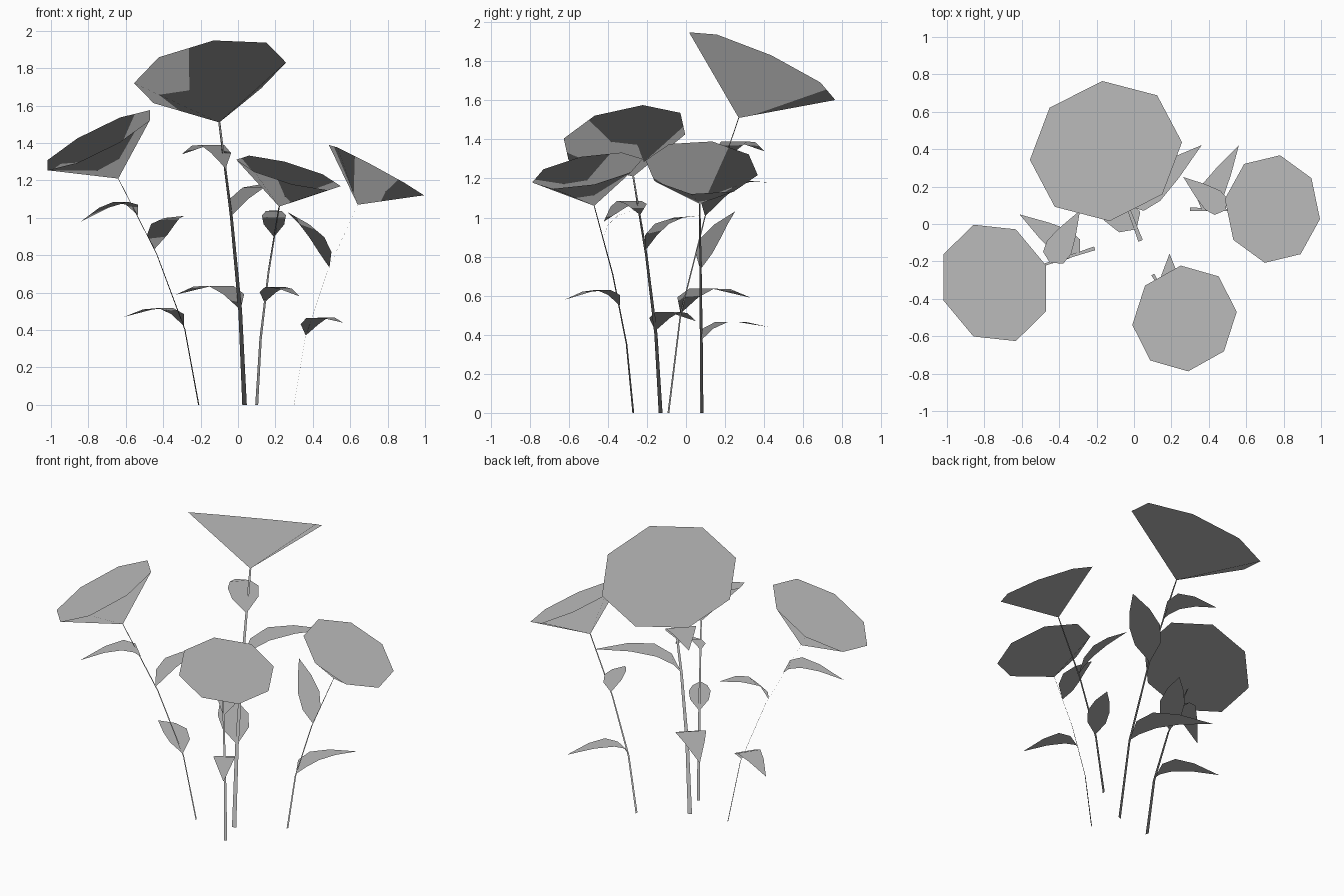
import bpy
import math
from mathutils import Vector

cube = bpy.data.objects.get("Cube")
if cube:
    bpy.data.objects.remove(cube, do_unlink=True)

SHADE = (0.5, 0.5, 0.5, 1)
grey = bpy.data.materials.new("soft_grey")
grey.use_nodes = True
grey.diffuse_color = SHADE
grey.node_tree.nodes["Principled BSDF"].inputs["Base Color"].default_value = SHADE


def add_mesh(name, verts, faces):
    mesh = bpy.data.meshes.new(name)
    mesh.from_pydata([tuple(v) for v in verts], [], faces)
    mesh.materials.append(grey)
    mesh.update()
    # Foliage-style shading: every normal points up
    mesh.polygons.foreach_set("use_smooth", [True] * len(mesh.polygons))
    mesh.normals_split_custom_set_from_vertices([(0, 0, 1)] * len(mesh.vertices))
    obj = bpy.data.objects.new(name, mesh)
    bpy.context.collection.objects.link(obj)


def ribbon(name, centres, sides):
    """Flat strip through the centres, with a half-width vector at each."""
    verts = []
    for centre, side in zip(centres, sides):
        verts += [centre - side, centre + side]
    faces = [(i, i + 1, i + 3, i + 2) for i in range(0, len(verts) - 2, 2)]
    add_mesh(name, verts, faces)


def level_normal(direction):
    """Horizontal unit vector at right angles to a direction."""
    return Vector((-direction.y, direction.x, 0)).normalized()


def stem_point(base, apex, t):
    """Point on a stem that leans further over as it climbs."""
    lean = t ** 1.6
    return Vector((base.x + (apex.x - base.x) * lean,
                   base.y + (apex.y - base.y) * lean, apex.z * t))


def stem(name, base, apex, half):
    across = level_normal(apex - base) * half
    steps = [i / 3 for i in range(4)]
    ribbon(name, [stem_point(base, apex, t) for t in steps],
           [across * (1 - 0.55 * t) for t in steps])


def leaf(name, base, tip, half, arch):
    """Arched pointed blade, widest near its base."""
    run = tip - base
    across = level_normal(run) * half
    centres, sides = [], []
    for t, width in ((0, 0.05), (0.1, 0.85), (0.3, 1), (0.6, 0.65), (1, 0.01)):
        rise = Vector((0, 0, arch * math.sin(math.pi * t ** 0.6)))
        centres.append(base + run * t + rise)
        sides.append(across * width)
    ribbon(name, centres, sides)


def flower(name, apex, centre, radius, turn):
    """Open eight-sided funnel; turn is the plan angle of one rim corner."""
    axis = (centre - apex).normalized()
    u = Vector((math.cos(turn), math.sin(turn), 0))
    u.z = -u.dot(axis) / axis.z
    u.normalize()
    v = axis.cross(u)
    angles = [k * math.tau / 8 for k in range(8)]
    rim = [centre + (u * math.cos(a) + v * math.sin(a)) * radius for a in angles]
    add_mesh(name, [apex] + rim, [(0, k + 1, (k + 1) % 8 + 1) for k in range(8)])


def plant(label, base, apex, centre, turn, leaves):
    """Whole plant; its parts scale with the stem height."""
    base, apex, centre = Vector(base), Vector(apex), Vector(centre)
    size = apex.z / 1.51
    stem(label + "_stem", base, apex, 0.013 * size)
    flower(label + "_flower", apex, centre, 0.413 * size, math.radians(turn))
    for i, (height, tip) in enumerate(leaves, 1):
        leaf(f"{label}_leaf_{i}", stem_point(base, apex, height), Vector(tip),
             0.092 * size, 0.1 * size)


# Each leaf: how far up the stem it grows, then where its tip lies
plant("tall", base=(0.035, -0.09, 0), apex=(-0.1, 0.27, 1.51),
      centre=(-0.15, 0.39, 1.775), turn=93,
      leaves=[(0.34, (-0.33, 0.33, 0.59)),
              (0.67, (0.36, 0.42, 1.18)),
              (0.84, (-0.3, 0.4, 1.34))])
plant("left_leaning", base=(-0.21, -0.13, 0), apex=(-0.64, -0.27, 1.21),
      centre=(-0.745, -0.315, 1.415), turn=110,
      leaves=[(0.35, (-0.61, 0.05, 0.47)),
              (0.69, (-0.29, 0.07, 1.01)),
              (0.84, (-0.84, -0.42, 0.98))])
plant("right_leaning", base=(0.3, 0.08, 0), apex=(0.64, 0.07, 1.07),
      centre=(0.74, 0.08, 1.255), turn=122,
      leaves=[(0.35, (0.56, 0.42, 0.44)),
              (0.69, (0.265, 0.25, 1.03))])
plant("short", base=(0.1, -0.27, 0), apex=(0.22, -0.47, 1.06),
      centre=(0.27, -0.505, 1.24), turn=94,
      leaves=[(0.52, (0.33, -0.62, 0.58)),
              (0.85, (0.19, -0.16, 1.04))])
